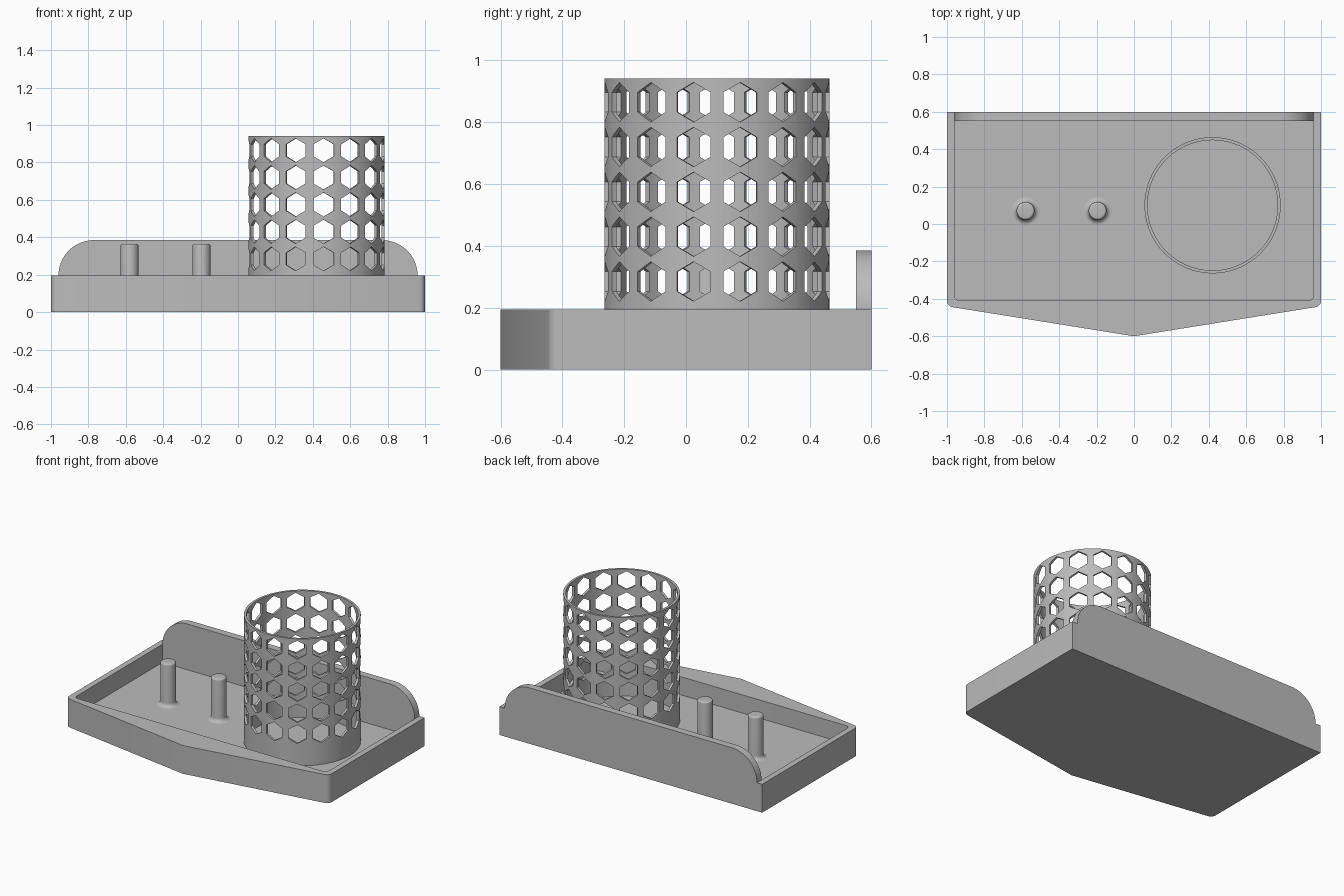
import bpy, bmesh
from math import sin, cos, pi, radians
from mathutils import Matrix, Vector

if "Cube" in bpy.data.objects:
    bpy.data.objects.remove(bpy.data.objects["Cube"], do_unlink=True)

grey = bpy.data.materials.new("plain_grey")
grey.use_nodes = True
grey.diffuse_color = (0.5, 0.5, 0.5, 1)
grey.node_tree.nodes["Principled BSDF"].inputs["Base Color"].default_value = (0.5, 0.5, 0.5, 1)

FLOOR, RIM, BACK = 0.07, 0.195, 0.6


def finish(name, bm, smooth=True):
    bmesh.ops.remove_doubles(bm, verts=bm.verts, dist=1e-5)
    bmesh.ops.recalc_face_normals(bm, faces=bm.faces)
    mesh = bpy.data.meshes.new(name)
    bm.to_mesh(mesh)
    bm.free()
    mesh.materials.append(grey)
    ob = bpy.data.objects.new(name, mesh)
    bpy.context.collection.objects.link(ob)
    if smooth:
        smooth_by_angle(ob)
    return ob


def select(ob):
    bpy.ops.object.select_all(action='DESELECT')
    ob.select_set(True)
    bpy.context.view_layer.objects.active = ob


def smooth_by_angle(ob):
    select(ob)
    bpy.ops.object.shade_smooth_by_angle(angle=radians(25))


def prism(name, points, direction):
    """Extrude a closed outline along a direction."""
    bm = bmesh.new()
    face = bm.faces.new([bm.verts.new(p) for p in points])
    new = bmesh.ops.extrude_face_region(bm, geom=[face])["geom"]
    bmesh.ops.translate(bm, vec=direction, verts=[v for v in new if isinstance(v, bmesh.types.BMVert)])
    return finish(name, bm)


def lathe(name, profile, centre, steps, closed=False):
    """Spin a (radius, height) profile round a vertical axis."""
    bm = bmesh.new()
    vs = [bm.verts.new((r, 0, z)) for r, z in profile]
    pairs = list(zip(vs, vs[1:])) + ([(vs[-1], vs[0])] if closed else [])
    edges = [bm.edges.new(p) for p in pairs]
    bmesh.ops.spin(bm, geom=vs + edges, axis=(0, 0, 1), cent=(0, 0, 0),
                   angle=2 * pi, steps=steps, use_merge=True)
    bmesh.ops.translate(bm, vec=(*centre, 0), verts=bm.verts)
    return finish(name, bm)


def arc(cx, cy, r, start, end, n=8):
    return [(cx + r * cos(radians(start + (end - start) * i / n)),
             cy + r * sin(radians(start + (end - start) * i / n))) for i in range(n + 1)]


def mirrored(half):
    """Complete an outline given its +x half."""
    return half + [(-x, y) for x, y in reversed(half) if x > 1e-6]


def cut(ob, cutter):
    cutter.hide_render = True
    mod = ob.modifiers.new("cut", 'BOOLEAN')
    mod.operation, mod.solver, mod.object = 'DIFFERENCE', 'EXACT', cutter
    select(ob)
    bpy.ops.object.modifier_apply(modifier=mod.name)
    bpy.data.objects.remove(cutter, do_unlink=True)
    smooth_by_angle(ob)


# Tray with a pointed front and a sunken floor
outer = mirrored([(0, -BACK)] + arc(0.965, -0.41, 0.035, -81, 0) + [(1, BACK)])
tray = prism("tray", [(x, y, 0) for x, y in outer], (0, 0, RIM))
inner = mirrored(arc(0.93, -0.38, 0.03, -90, 0) + [(0.96, 0.55)])
cut(tray, prism("recess_cutter", [(x, y, FLOOR) for x, y in inner], (0, 0, 0.3)))

# Raised back panel with rounded top corners
panel = mirrored([(0.96, RIM)] + arc(0.77, RIM, 0.19, 0, 90, 20))
prism("back_panel", [(x, 0.55, z) for x, z in panel], (0, 0.05, 0))

# Two posts with flared feet
flare = [(0.048 + 0.027 * (1 - sin(a)), FLOOR + 0.027 * (1 - cos(a)))
         for a in (pi / 2 * i / 6 for i in range(7))]
tip = arc(0.036, 0.353, 0.012, 0, 90, 4)
for side, x in (("right", -0.58), ("left", -0.195)):
    lathe(side + "_post", flare + tip + [(0, 0.365)], (x, 0.07), 40)

# Open tube pierced by rings of upright hexagons
CENTRE, OUTER, INNER, TOP = (0.42, 0.1), 0.364, 0.348, 0.942
tube = lathe("tube", [(INNER, FLOOR - 0.01), (OUTER, FLOOR - 0.01), (OUTER, TOP), (INNER, TOP)],
             CENTRE, 120, closed=True)
bm = bmesh.new()
for row in range(5):
    for k in range(15):
        turn = (Matrix.Translation((*CENTRE, 0.285 + 0.145 * row))
                @ Matrix.Rotation(radians(12 + 24 * k), 4, 'Z'))
        ring = [[bm.verts.new(turn @ Vector((r, 0.064 * sin(i * pi / 3), 0.064 * cos(i * pi / 3))))
                 for i in range(6)] for r in (0.31, 0.4)]
        bm.faces.new(ring[0])
        bm.faces.new(ring[1][::-1])
        for i in range(6):
            j = (i + 1) % 6
            bm.faces.new((ring[0][i], ring[1][i], ring[1][j], ring[0][j]))
cut(tube, finish("hexagon_cutter", bm, smooth=False))
